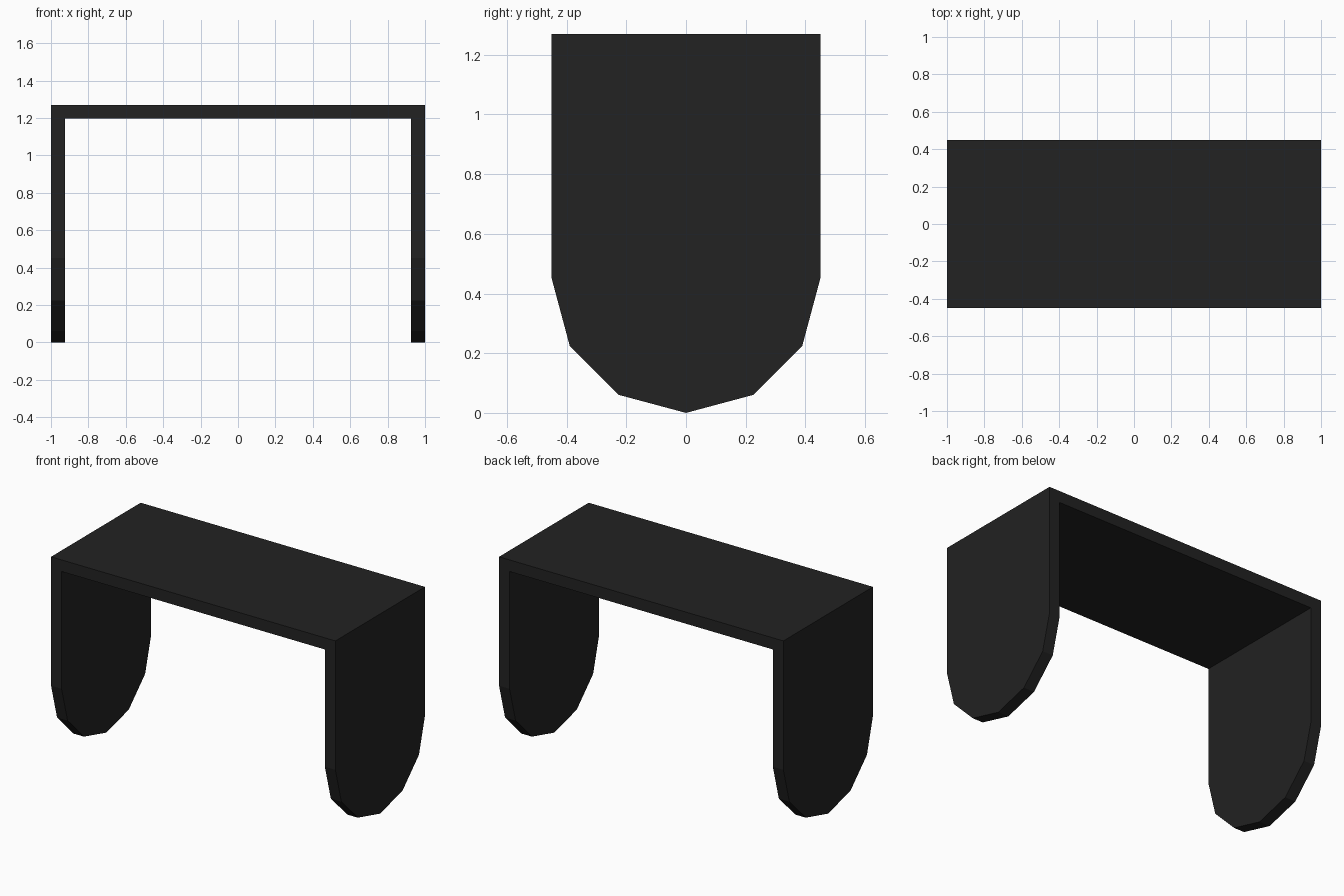
import bpy
import bmesh
from math import cos, sin, pi

if "Cube" in bpy.data.objects:
    bpy.data.objects.remove(bpy.data.objects["Cube"], do_unlink=True)

HALF_WIDTH = 1.0
RADIUS = 0.45
HEIGHT = 1.27
WALL = 0.074
ARC_STEPS = 6

black = bpy.data.materials.new("matte black")
black.use_nodes = True
colour = (0.016, 0.016, 0.016, 1)
black.diffuse_color = colour
black.node_tree.nodes["Principled BSDF"].inputs["Base Color"].default_value = colour


def extrude_along_x(name, outline, half_width):
    """Solid made from a (y, z) outline swept across x."""
    bm = bmesh.new()
    face = bm.faces.new([bm.verts.new((-half_width, y, z)) for y, z in outline])
    swept = bmesh.ops.extrude_face_region(bm, geom=[face])["geom"]
    verts = [v for v in swept if isinstance(v, bmesh.types.BMVert)]
    bmesh.ops.translate(bm, verts=verts, vec=(2 * half_width, 0, 0))
    bmesh.ops.recalc_face_normals(bm, faces=bm.faces)
    mesh = bpy.data.meshes.new(name)
    bm.to_mesh(mesh)
    bm.free()
    mesh.materials.append(black)
    obj = bpy.data.objects.new(name, mesh)
    bpy.context.collection.objects.link(obj)
    return obj


# Side outline: square top with a faceted half-round foot
outline = [(RADIUS, HEIGHT), (-RADIUS, HEIGHT)]
for i in range(ARC_STEPS + 1):
    a = pi + pi * i / ARC_STEPS
    outline.append((RADIUS * cos(a), RADIUS + RADIUS * sin(a)))
bench = extrude_along_x("top_and_side_panels", outline, HALF_WIDTH)

# Opening between the two side panels, below the top
inner_z = HEIGHT - WALL
opening = extrude_along_x("opening_cutter",
                          [(-1, -1), (1, -1), (1, inner_z), (-1, inner_z)],
                          HALF_WIDTH - WALL)
opening.hide_render = True

cut = bench.modifiers.new("opening", "BOOLEAN")
cut.operation = "DIFFERENCE"
cut.solver = "EXACT"
cut.object = opening
bpy.context.view_layer.objects.active = bench
bpy.ops.object.modifier_apply(modifier=cut.name)
bpy.data.objects.remove(opening, do_unlink=True)
